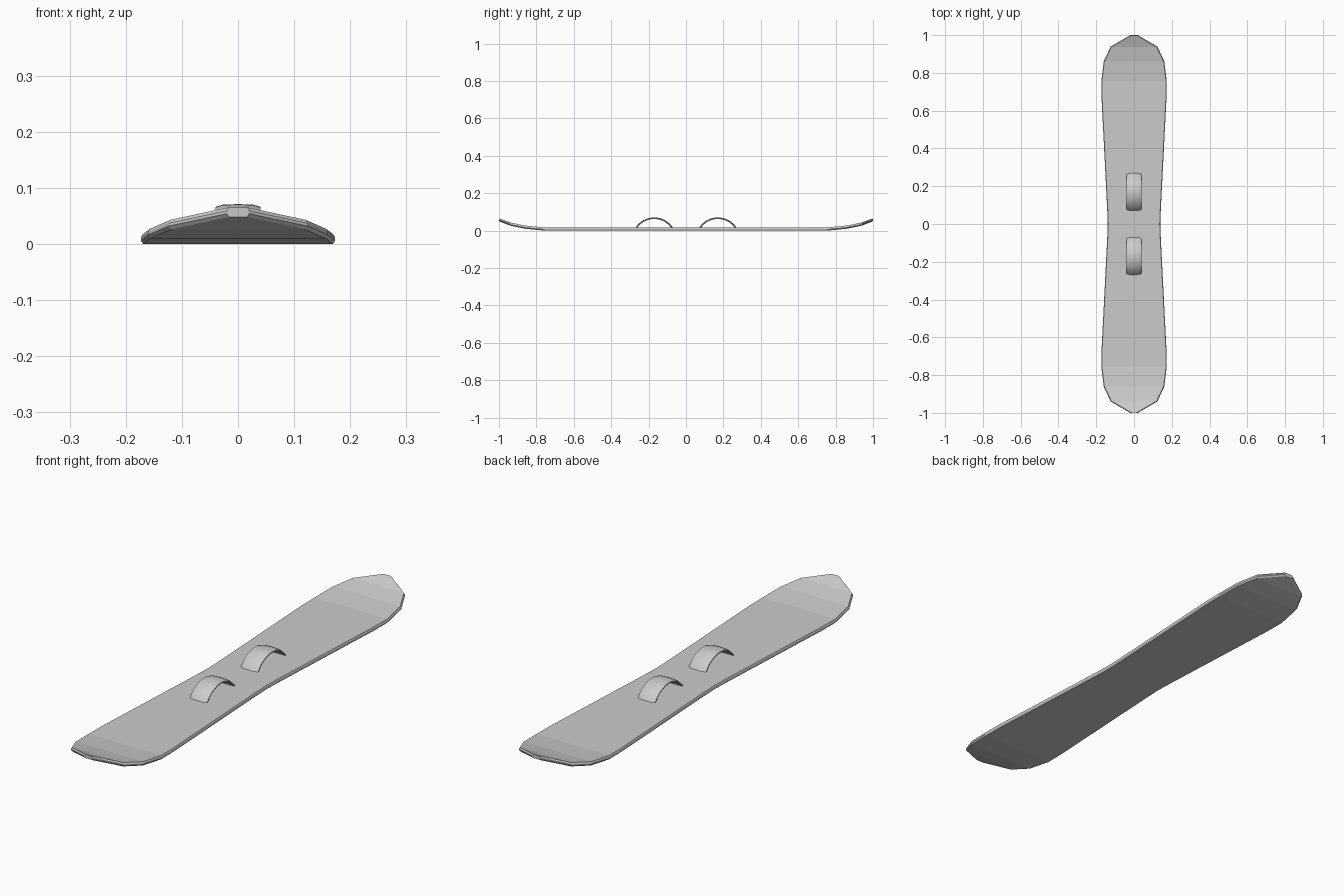
import bpy, bmesh, math

if "Cube" in bpy.data.objects:
    bpy.data.objects.remove(bpy.data.objects["Cube"])

# Board stations: y, half width, height of underside
half = [(0.0, 0.139, 0.0), (0.08, 0.142, 0.0), (0.67, 0.172, 0.0), (0.757, 0.173, 0.0),
        (0.862, 0.160, 0.010), (0.94, 0.123, 0.026), (1.0, 0.02, 0.048)]
stations = [(-y, w, z) for y, w, z in reversed(half[1:])] + half
# Edge layers: inset, height above underside
layers = [(0.004, 0.0), (0.0, 0.006), (0.0, 0.011), (0.003, 0.017)]


def finish(bm, name, angle):
    bmesh.ops.recalc_face_normals(bm, faces=bm.faces)
    mesh = bpy.data.meshes.new(name)
    bm.to_mesh(mesh)
    bm.free()
    ob = bpy.data.objects.new(name, mesh)
    bpy.context.collection.objects.link(ob)
    bpy.ops.object.select_all(action='DESELECT')
    ob.select_set(True)
    bpy.context.view_layer.objects.active = ob
    bpy.ops.object.shade_smooth_by_angle(angle=math.radians(angle))
    return ob


def loft(rings, name, angle):
    """Join closed cross-sections into a capped solid."""
    bm = bmesh.new()
    rows = [[bm.verts.new(p) for p in ring] for ring in rings]
    n = len(rows[0])
    for a, b in zip(rows, rows[1:]):
        for i in range(n):
            j = (i + 1) % n
            bm.faces.new((a[i], a[j], b[j], b[i]))
    bm.faces.new(rows[0])
    bm.faces.new(rows[-1])
    return finish(bm, name, angle)


# Board with hourglass outline and upturned tips
rings = []
for y, w, z in stations:
    right = [(w - inset, y * (1 - inset), z + h) for inset, h in layers]
    rings.append(right + [(-x, yy, zz) for x, yy, zz in reversed(right)])
loft(rings, "board", 5)

# Arched foot straps with slightly crowned top
radius, sweep, top = 0.119, math.radians(59), 0.071
section = [(-0.04, -0.005), (-0.027, -0.001), (0, 0), (0.027, -0.001), (0.04, -0.005),
           (0.04, -0.009), (0, -0.009), (-0.04, -0.009)]
for name, cy in (("front_strap", -0.17), ("rear_strap", 0.17)):
    rings = []
    for k in range(17):
        a = -sweep + 2 * sweep * k / 16
        rings.append([(x, cy + (radius + d) * math.sin(a),
                       top - radius + (radius + d) * math.cos(a)) for x, d in section])
    loft(rings, name, 30)
